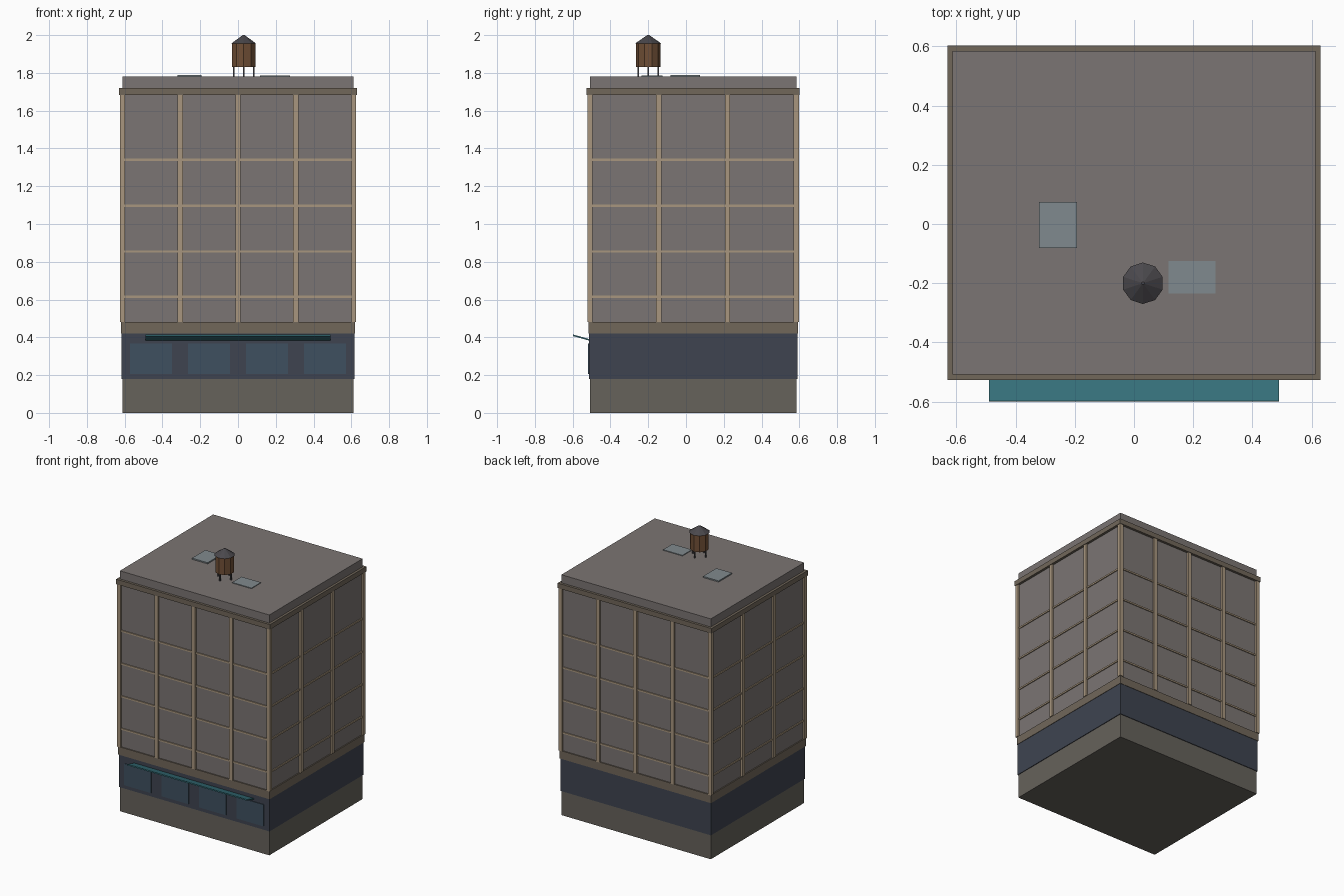
import bpy, math

if "Cube" in bpy.data.objects:
    bpy.data.objects.remove(bpy.data.objects["Cube"])

def material(name, hexcode):
    m = bpy.data.materials.new(name)
    ch = [int(hexcode[i:i + 2], 16) / 255 for i in (0, 2, 4)]
    m.diffuse_color = [((c + 0.055) / 1.055) ** 2.4 for c in ch] + [1]
    m.use_nodes = True
    m.node_tree.nodes["Principled BSDF"].inputs["Base Color"].default_value = m.diffuse_color
    return m

stone = material("stone", "7b7573")
plinth = material("plinth", "66625b")
blue = material("shopfront_blue", "3e4450")
trim = material("trim", "71675a")
tan = material("tan", "a8967e")
glass = material("glass", "3f5060")
pane = material("skylight_glass", "808a8e")
teal = material("awning_teal", "36707a")
wood = material("wood", "704f36")
dark = material("dark_metal", "4a484c")

def box(name, x0, x1, y0, y1, z0, z1, mat):
    bpy.ops.mesh.primitive_cube_add(size=1, location=((x0 + x1) / 2, (y0 + y1) / 2, (z0 + z1) / 2))
    o = bpy.context.object
    o.name = name
    o.scale = (x1 - x0, y1 - y0, z1 - z0)
    o.data.materials.append(mat)
    return o

# Main block, half width HX, front YF and back YB
HX, YF, YB = 0.612, -0.508, 0.584
def tier(name, grow, z0, z1, mat):
    box(name, -HX - grow, HX + grow, YF - grow, YB + grow, z0, z1, mat)

tier("base", 0, 0, 0.18, plinth)
tier("ground_floor", 0.005, 0.18, 0.42, blue)
tier("belt_course", 0.008, 0.42, 0.48, trim)
tier("upper_floors", 0, 0.48, 1.685, stone)
tier("cornice", 0.018, 1.683, 1.72, trim)
tier("parapet", 0, 1.72, 1.78, stone)

# Floor ledges
for z in (0.615, 0.855, 1.097, 1.34):
    tier("floor_ledge", 0.007, z - 0.006, z + 0.006, tan)

# Pilasters around the perimeter
w = 0.014
def pilaster(x, y):
    box("pilaster", x - w, x + w, y - w, y + w, 0.48, 1.684, tan)

for i in range(5):
    for y in (YF, YB):
        pilaster(-HX + i * HX / 2, y)
for i in (1, 2):
    for x in (-HX, HX):
        pilaster(x, YF + i * (YB - YF) / 3)

# Shop windows and awning
for i in range(4):
    x = -0.4605 + i * 0.307
    box("shop_window", x - 0.11, x + 0.11, -0.518, -0.505, 0.207, 0.368, glass)
awning = box("awning", -0.49, 0.49, -0.6, -0.505, 0.394, 0.402, teal)
awning.rotation_euler.x = -math.atan2(0.027, 0.095)

# Skylights
box("skylight", -0.32, -0.192, -0.081, 0.075, 1.775, 1.789, pane)
box("skylight", 0.117, 0.275, -0.235, -0.125, 1.775, 1.785, pane)

# Water tank
TX, TY = 0.03, -0.2
def ring(name, r1, r2, z0, z1, mat):
    bpy.ops.mesh.primitive_cone_add(vertices=10, radius1=r1, radius2=r2, depth=z1 - z0,
                                    location=(TX, TY, (z0 + z1) / 2))
    o = bpy.context.object
    o.name = name
    o.data.materials.append(mat)

ring("tank_barrel", 0.065, 0.065, 1.832, 1.957, wood)
ring("tank_roof", 0.07, 0.005, 1.955, 2.0, dark)
for i in range(4):
    a = i * math.pi / 2
    x, y = TX + 0.053 * math.cos(a), TY + 0.053 * math.sin(a)
    box("tank_leg", x - 0.004, x + 0.004, y - 0.004, y + 0.004, 1.775, 1.835, dark)
